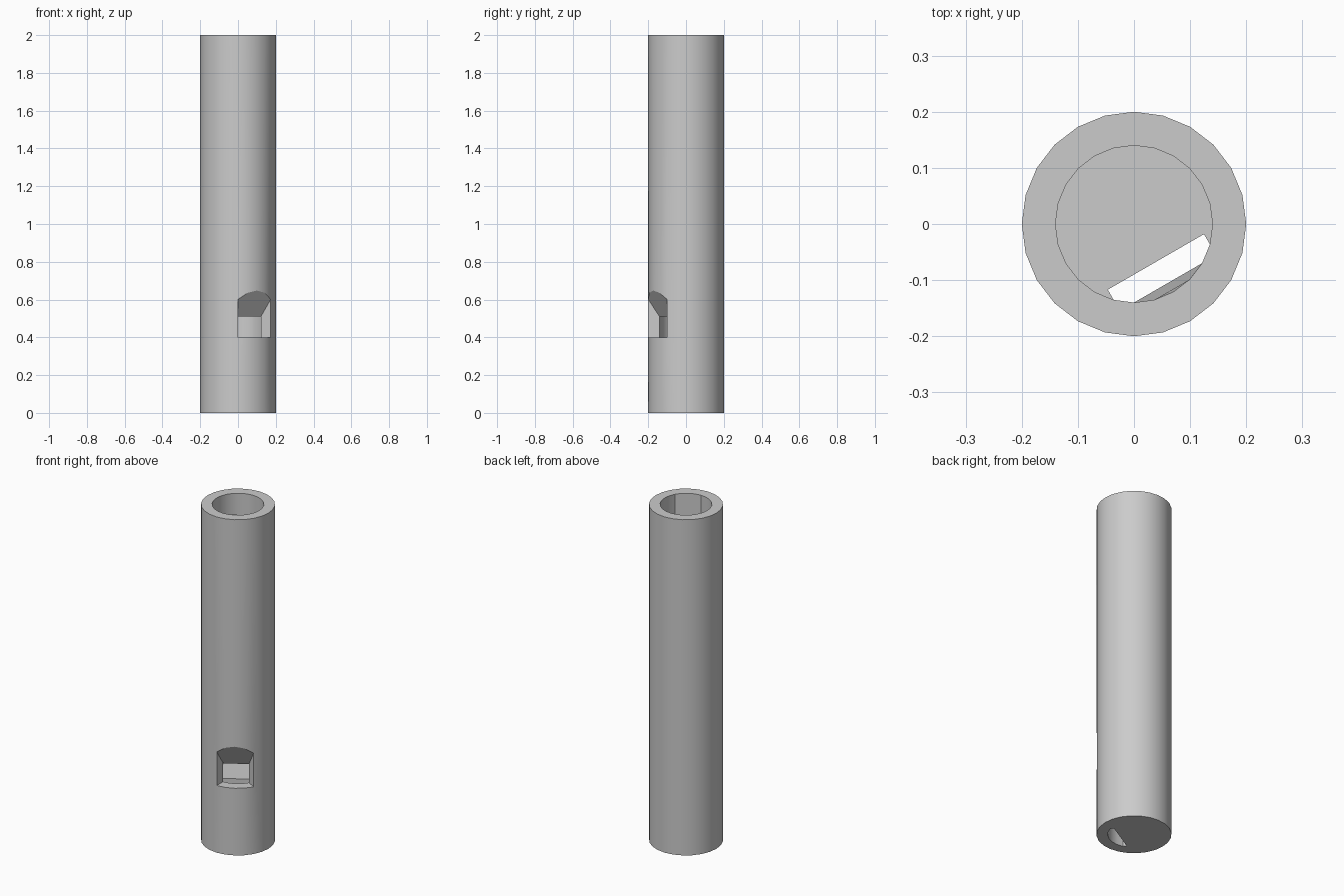
import bpy
import bmesh
from math import cos, sin, radians, sqrt
from mathutils import Vector

cube = bpy.data.objects.get("Cube")
if cube:
    bpy.data.objects.remove(cube)

SIDES, OUTER, BORE, HEIGHT = 24, 0.2, 0.14, 2.0
STEP = 360 / SIDES
MOUTH_DIR = -60            # direction the mouth opening faces, degrees
PLUG_TOP, LIP_Z, LIP_SLOPE = 0.4, 0.51, 1.75
WINDWAY_DEPTH = 0.078      # distance of the windway's flat back from the axis
LIP_DEPTH = BORE * cos(radians(30))

# Columns are counted from the middle of the mouth
WINDOW = range(-2, 2)
SLOT = range(-3, 3)
ALL = range(-SIDES // 2, SIDES // 2)

bm = bmesh.new()


def point(radius, k, z):
    a = radians(MOUTH_DIR + k * STEP)
    return Vector((radius * cos(a), radius * sin(a), z))


def face(points):
    bm.faces.new([bm.verts.new(p) for p in points])


def column(radius, k, left, right):
    face([point(radius, k, z) for z in left] +
         [point(radius, k + 1, z) for z in reversed(right)])


def arc(radius, ks, z):
    return [point(radius, k, z) for k in ks]


def ring(k, z):
    face([point(BORE, k, z), point(OUTER, k, z),
          point(OUTER, k + 1, z), point(BORE, k + 1, z)])


def roof_z(k):
    return LIP_Z + (OUTER * cos(radians(k * STEP)) - LIP_DEPTH) * LIP_SLOPE


def outer_levels(k):
    return [0, PLUG_TOP, roof_z(k), HEIGHT] if abs(k) == 2 else [0, HEIGHT]


def bore_levels(k, in_slot):
    levels = [PLUG_TOP, HEIGHT]
    if abs(k) == 2:
        levels.insert(1, LIP_Z)
    return [0] + levels if in_slot else levels


def windway_corner(side, z):
    half = BORE * sqrt(0.5)
    a = radians(MOUTH_DIR)
    forward, across = Vector((cos(a), sin(a), 0)), Vector((-sin(a), cos(a), 0))
    return forward * WINDWAY_DEPTH + across * half * side + Vector((0, 0, z))


# Tube walls, end rings and mouth sill
for k in ALL:
    ring(k, 0)
    ring(k, HEIGHT)
    if k in WINDOW:
        ring(k, PLUG_TOP)
        column(OUTER, k, [0, PLUG_TOP], [0, PLUG_TOP])
        column(OUTER, k, [roof_z(k), HEIGHT], [roof_z(k + 1), HEIGHT])
        column(BORE, k, [0, PLUG_TOP], [0, PLUG_TOP])
    else:
        column(OUTER, k, outer_levels(k), outer_levels(k + 1))
        column(BORE, k, bore_levels(k, k in SLOT), bore_levels(k + 1, k in SLOT))

# Mouth: sloping roof, straight lip inside the bore, radial cheeks
lip = arc(BORE, (2, -2), LIP_Z)
face(lip + [point(OUTER, k, roof_z(k)) for k in range(-2, 3)])
face(lip + arc(BORE, range(-2, 3), HEIGHT))
for k in (-2, 2):
    face([point(BORE, k, PLUG_TOP), point(OUTER, k, PLUG_TOP),
          point(OUTER, k, roof_z(k)), point(BORE, k, LIP_Z)])

# Plug ends, and the windway's back and sides
for z in (0, PLUG_TOP):
    face(arc(BORE, range(3, SIDES - 2), z) +
         [windway_corner(-1, z), windway_corner(1, z)])
face([windway_corner(-1, 0), windway_corner(1, 0),
      windway_corner(1, PLUG_TOP), windway_corner(-1, PLUG_TOP)])
for side in (-1, 1):
    face([windway_corner(side, 0), point(BORE, 3 * side, 0),
          point(BORE, 3 * side, PLUG_TOP), windway_corner(side, PLUG_TOP)])

bmesh.ops.remove_doubles(bm, verts=bm.verts, dist=0.0005)
bmesh.ops.recalc_face_normals(bm, faces=bm.faces)
mesh = bpy.data.meshes.new("whistle_pipe")
bm.to_mesh(mesh)
bm.free()

# Plain grey material
grey = bpy.data.materials.new("plain grey")
grey.use_nodes = True
colour = (0.6, 0.6, 0.6, 1)
grey.diffuse_color = colour
grey.node_tree.nodes["Principled BSDF"].inputs["Base Color"].default_value = colour
mesh.materials.append(grey)

pipe = bpy.data.objects.new("whistle_pipe", mesh)
bpy.context.collection.objects.link(pipe)
bpy.context.view_layer.objects.active = pipe
pipe.select_set(True)
bpy.ops.object.shade_smooth_by_angle(angle=radians(30))
